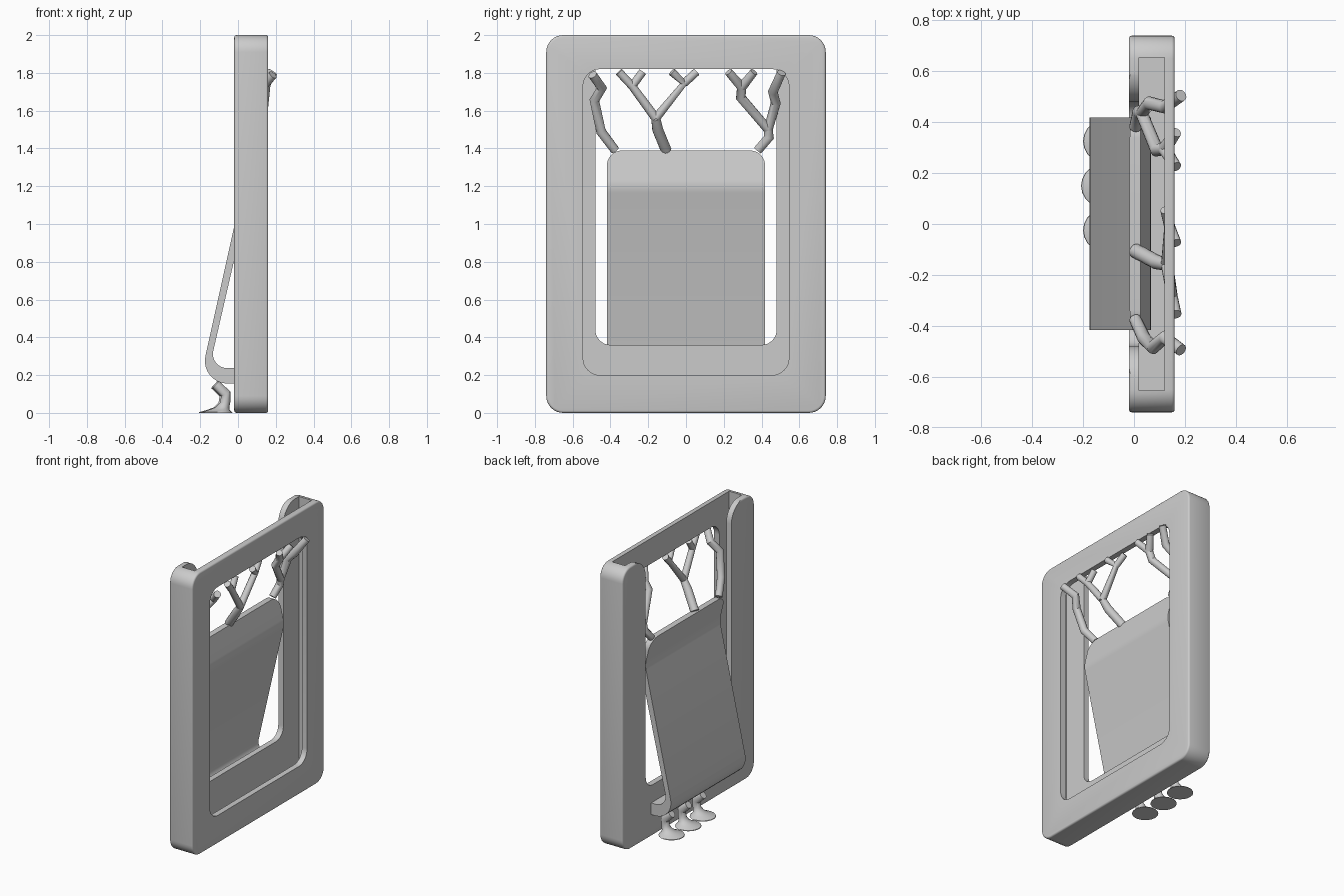
import bpy, bmesh
from math import sin, cos, tan, pi, radians
from mathutils import Vector

if "Cube" in bpy.data.objects:
    bpy.data.objects.remove(bpy.data.objects["Cube"])

GREY = (0.6, 0.6, 0.6, 1)
mat = bpy.data.materials.new("light_grey")
mat.use_nodes = True
mat.diffuse_color = GREY
mat.node_tree.nodes["Principled BSDF"].inputs["Base Color"].default_value = GREY


def link(name, data):
    ob = bpy.data.objects.new(name, data)
    bpy.context.scene.collection.objects.link(ob)
    if not data.materials:
        data.materials.append(mat)
    return ob


def fillet(corners, steps=8):
    """Round each (a, b, radius) corner of a closed outline."""
    out = []
    for i, (a, b, r) in enumerate(corners):
        p = Vector((a, b))
        if r == 0:
            out.append(p)
            continue
        d1 = (Vector(corners[i - 1][:2]) - p).normalized()
        d2 = (Vector(corners[(i + 1) % len(corners)][:2]) - p).normalized()
        half = d1.angle(d2) / 2
        centre = p + (d1 + d2).normalized() * (r / sin(half))
        t = r / tan(half)
        v1, v2 = p + d1 * t - centre, p + d2 * t - centre
        sweep = pi - 2 * half
        for k in range(steps + 1):
            s = sweep * k / steps
            out.append(centre + (v1 * sin(sweep - s) + v2 * sin(s)) / sin(sweep))
    return out


def loft(name, loops):
    """Skin a closed solid through loops of points."""
    bm = bmesh.new()
    rows = [[bm.verts.new(p) for p in loop] for loop in loops]
    n = len(rows[0])
    for low, high in zip(rows, rows[1:]):
        for i in range(n):
            j = (i + 1) % n
            bm.faces.new((low[i], low[j], high[j], high[i]))
    bm.faces.new(rows[0][::-1])
    bm.faces.new(rows[-1])
    bmesh.ops.recalc_face_normals(bm, faces=bm.faces)
    me = bpy.data.meshes.new(name)
    bm.to_mesh(me)
    bm.free()
    return link(name, me)


def prism(name, corners, lo, hi, axis):
    """Extrude a rounded outline along x (outline in y, z) or y (outline in x, z)."""
    pts = fillet(corners)
    if axis == "x":
        return loft(name, [[(d, p.x, p.y) for p in pts] for d in (lo, hi)])
    return loft(name, [[(p.x, d, p.y) for p in pts] for d in (lo, hi)])


def rect(y, z0, z1, r0, r1):
    return [(-y, z0, r0), (y, z0, r0), (y, z1, r1), (-y, z1, r1)]


def evaluated_mesh(ob):
    dg = bpy.context.evaluated_depsgraph_get()
    return bpy.data.meshes.new_from_object(ob.evaluated_get(dg))


def bake(ob):
    """Replace an object's mesh by its modified mesh."""
    me = evaluated_mesh(ob)
    ob.modifiers.clear()
    ob.data = me


def boolean(ob, cutter, op):
    cutter.hide_render = True
    m = ob.modifiers.new("cut", "BOOLEAN")
    m.object, m.operation, m.solver = cutter, op, "EXACT"
    bake(ob)
    bpy.data.objects.remove(cutter)


def smooth(ob):
    bpy.ops.object.select_all(action="DESELECT")
    ob.select_set(True)
    bpy.context.view_layer.objects.active = ob
    bpy.ops.object.shade_smooth_by_angle(angle=radians(35))


# Frame: rounded slab with softened edges
frame = prism("frame", rect(0.74, 0, 2, 0.09, 0.09), -0.02, 0.16, "x")
bev = frame.modifiers.new("soft_edges", "BEVEL")
bev.width, bev.segments, bev.angle_limit = 0.012, 3, radians(40)
bake(frame)

# Slot open at the top, front window, and U-shaped back opening
boolean(frame, prism("slot", rect(0.655, 0.1, 2.2, 0, 0), 0.02, 0.12, "x"), "DIFFERENCE")
boolean(frame, prism("window", rect(0.545, 0.2, 1.82, 0.09, 0.09), 0.07, 0.3, "x"), "DIFFERENCE")
back = [(-0.48, 0.36, 0.08), (0.48, 0.36, 0.08), (0.48, 2, 0.13), (0.7, 2, 0),
        (0.7, 2.2, 0), (-0.7, 2.2, 0), (-0.7, 2, 0), (-0.48, 2, 0.13)]
boolean(frame, prism("back_opening", back, -0.2, 0.07, "x"), "DIFFERENCE")
smooth(frame)

# Spring clip: bent strip curling into the bottom of the frame
strip = [(-0.005, 0.155, 0), (-0.205, 0.155, 0.12), (0.027, 1.2, 0.15), (-0.017, 1.39, 0),
         (0.025, 1.39, 0), (0.07, 1.2, 0.15), (-0.152, 0.237, 0.075), (-0.005, 0.237, 0)]
clip = prism("spring_clip", strip, -0.417, 0.42, "y")
boolean(clip, prism("clip_outline", rect(0.419, 0, 1.389, 0, 0.08), -0.5, 0.5, "x"), "INTERSECT")
smooth(clip)


def branch(name, *paths):
    """Round twigs through (x, y, z, thickness) points."""
    cu = bpy.data.curves.new(name, "CURVE")
    cu.dimensions, cu.bevel_depth, cu.bevel_resolution = "3D", 0.024, 5
    cu.use_fill_caps = True
    for path in paths:
        sp = cu.splines.new("POLY")
        sp.points.add(len(path) - 1)
        for pt, (x, y, z, k) in zip(sp.points, path):
            pt.co, pt.radius = (x, y, z, 1), k
    guide = link(name + "_guide", cu)
    me = evaluated_mesh(guide)
    bpy.data.objects.remove(guide)
    smooth(link(name, me))


# Branches growing from the clip towards the top of the window
branch("right_branch", [(0.005, -0.375, 1.39, 1), (0.04, -0.45, 1.49, 1.1), (0.075, -0.485, 1.655, 1.1),
                        (0.12, -0.445, 1.72, 1.1), (0.185, -0.495, 1.79, 1)])
fork, twig_r, twig_l = (0.13, -0.16, 1.56, 1), (0.15, -0.285, 1.73, 0.9), (0.14, -0.01, 1.745, 0.9)
branch("middle_branch", [(0.005, -0.105, 1.39, 1.2), (0.09, -0.15, 1.5, 1.2), fork],
       [fork, twig_r, (0.165, -0.355, 1.805, 0.9)], [twig_r, (0.14, -0.23, 1.805, 0.9)],
       [fork, twig_l, (0.165, -0.075, 1.805, 0.9)], [twig_l, (0.125, 0.055, 1.805, 0.9)])
fork, twig = (0.03, 0.435, 1.5, 1), (0.12, 0.295, 1.725, 1.1)
branch("left_branch", [(0.005, 0.38, 1.39, 1), (0.02, 0.44, 1.46, 1.1), fork],
       [fork, (0.06, 0.475, 1.64, 1.1), (0.12, 0.46, 1.7, 1.1), (0.185, 0.505, 1.8, 1)],
       [fork, (0.09, 0.29, 1.67, 1.1), twig, (0.165, 0.225, 1.805, 0.9)],
       [twig, (0.165, 0.36, 1.805, 0.9)])


def foot(name, y, dx, sides=20):
    """Flared root foot lofted through tilted rings of (x, z, radius, tilt)."""
    rings = [(-0.115, 0, 0.085, 0), (-0.115, 0.004, 0.083, 0), (-0.1, 0.016, 0.055, 0),
             (-0.082, 0.03, 0.036, 0), (-0.068, 0.055, 0.027, 0),
             (-0.064, 0.1, 0.028, -25), (-0.118, 0.15, 0.025, -48)]
    angles = [2 * pi * i / sides for i in range(sides)]
    loops = []
    for x, z, r, tilt in rings:
        t = radians(tilt)
        loops.append([(x + dx + r * cos(a) * cos(t), y + r * sin(a), z - r * cos(a) * sin(t))
                      for a in angles])
    smooth(loft(name, loops))


# Three feet under the clip
for name, y, dx in (("left_foot", 0.325, 0), ("middle_foot", 0.15, -0.008), ("right_foot", -0.025, 0)):
    foot(name, y, dx)
